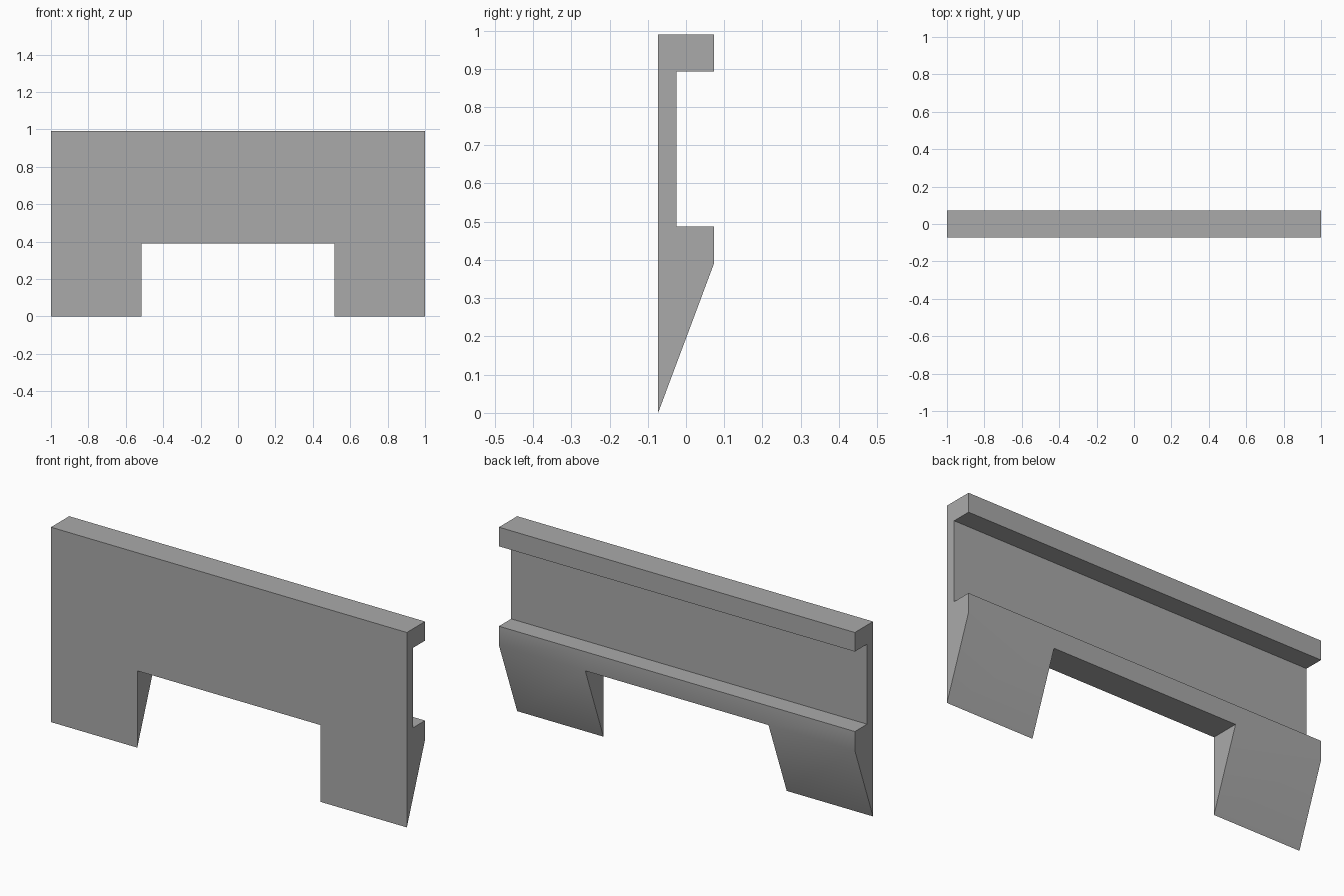
import bpy
import bmesh
import math

cube = bpy.data.objects.get("Cube")
if cube:
    bpy.data.objects.remove(cube)

# Single grey finish
grey = bpy.data.materials.new("plain_grey")
grey.use_nodes = True
colour = (0.4, 0.4, 0.4, 1)
grey.diffuse_color = colour
grey.node_tree.nodes["Principled BSDF"].inputs["Base Color"].default_value = colour

# Side profile (y, z): top rail, thin web, lower rail, tapered foot
FRONT, BACK, WEB = -0.073, 0.073, -0.025
profile = [
    (FRONT, 0.99), (BACK, 0.99), (BACK, 0.893), (WEB, 0.893),
    (WEB, 0.487), (BACK, 0.487), (BACK, 0.39), (FRONT, 0), (FRONT, 0.39),
]
RAIL, TIP, HIP = 6, 7, 8
stations = [-1, -0.515, 0.515, 1]

# Skin the profile along x, leaving the foot out of the middle span
bm = bmesh.new()
rings = [[bm.verts.new((x, y, z)) for y, z in profile] for x in stations]
full = list(range(len(profile)))
upper = [i for i in full if i != TIP]
for a, b, outline in zip(rings, rings[1:], (full, upper, full)):
    for i, j in zip(outline, outline[1:] + outline[:1]):
        bm.faces.new((a[i], a[j], b[j], b[i]))

# Outer ends and the inner sides of the two feet
for ring in (rings[0], rings[-1]):
    bm.faces.new(ring)
for ring in rings[1:3]:
    bm.faces.new([ring[i] for i in (RAIL, TIP, HIP)])
bmesh.ops.recalc_face_normals(bm, faces=bm.faces[:])

mesh = bpy.data.meshes.new("bracket_panel")
bm.to_mesh(mesh)
bm.free()
mesh.materials.append(grey)
panel = bpy.data.objects.new("bracket_panel", mesh)
bpy.context.collection.objects.link(panel)

# Soften only the shallow bend between lower rail and feet
bpy.ops.object.select_all(action="DESELECT")
panel.select_set(True)
bpy.context.view_layer.objects.active = panel
bpy.ops.object.shade_smooth_by_angle(angle=math.radians(30))
